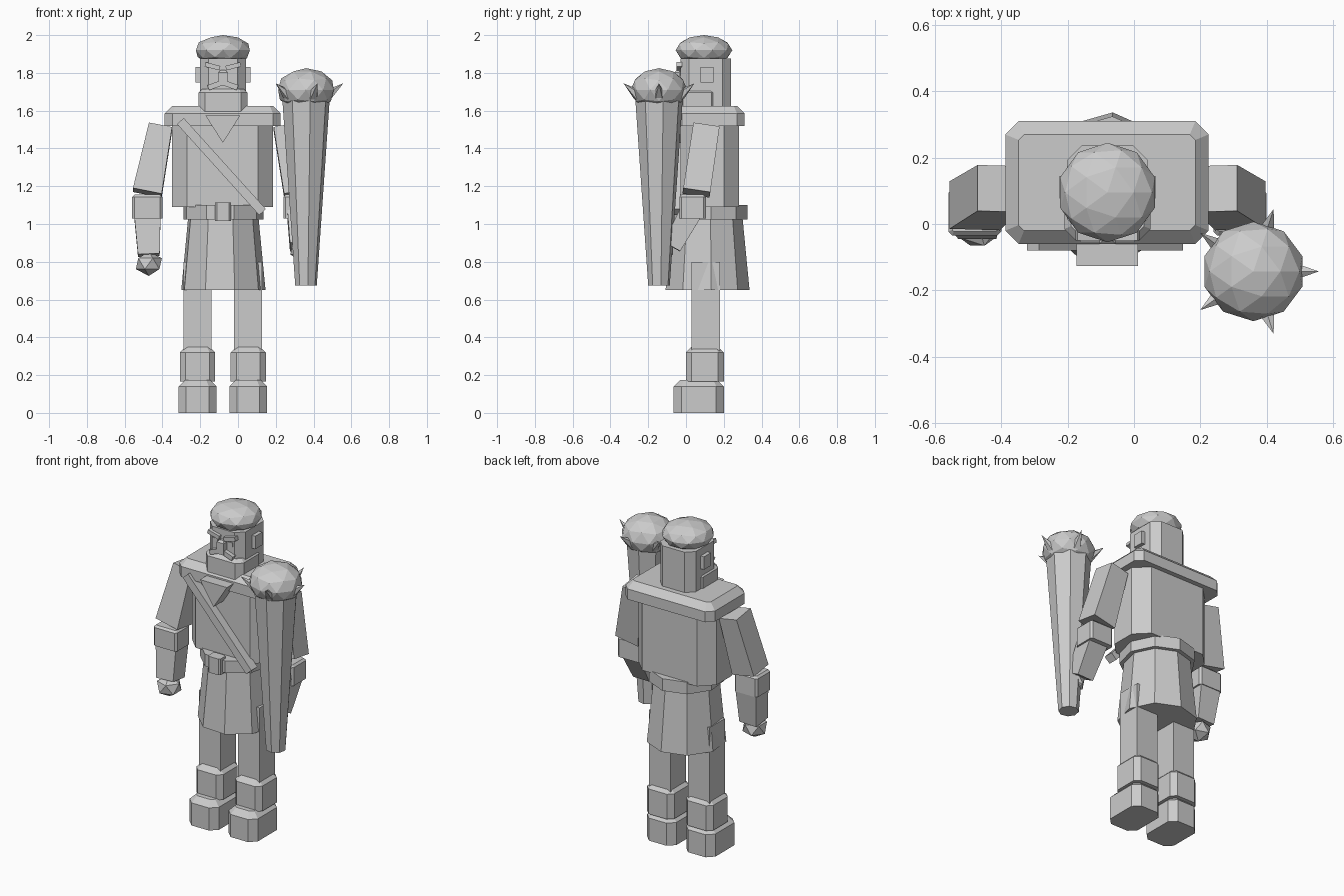
import bpy, bmesh, math
from mathutils import Vector, Matrix

if "Cube" in bpy.data.objects:
    bpy.data.objects.remove(bpy.data.objects["Cube"])

grey = bpy.data.materials.new("stone_grey")
grey.use_nodes = True
grey.diffuse_color = (0.6, 0.6, 0.6, 1)
grey.node_tree.nodes["Principled BSDF"].inputs["Base Color"].default_value = (0.6, 0.6, 0.6, 1)

MID = -0.08  # centre line of the figure


def finish(name, bm):
    bmesh.ops.recalc_face_normals(bm, faces=bm.faces)
    mesh = bpy.data.meshes.new(name)
    bm.to_mesh(mesh)
    bm.free()
    mesh.materials.append(grey)
    ob = bpy.data.objects.new(name, mesh)
    bpy.context.collection.objects.link(ob)
    return ob


def box(name, x, y, z, upright=0, top=0, matrix=None):
    """Box from ranges, with chamfered upright and top edges."""
    bm = bmesh.new()
    bmesh.ops.create_cube(bm, size=1)
    for v in bm.verts:
        v.co = [r[0] + (r[1] - r[0]) * (c + 0.5) for r, c in zip((x, y, z), v.co)]
    if upright:
        edges = [e for e in bm.edges if abs(e.verts[0].co.z - e.verts[1].co.z) > 1e-4]
        bmesh.ops.bevel(bm, geom=edges, offset=upright, segments=1, affect='EDGES')
    if top:
        edges = [e for e in bm.edges if all(v.co.z > z[1] - 1e-4 for v in e.verts)]
        bmesh.ops.bevel(bm, geom=edges, offset=top, segments=1, affect='EDGES')
    if matrix:
        bm.transform(matrix)
    return finish(name, bm)


def limb(name, start, end, size_start, size_end):
    """Four-sided tapered limb between two points."""
    bm = bmesh.new()
    bmesh.ops.create_cube(bm, size=1)
    start, end = Vector(start), Vector(end)
    axis = (end - start).normalized()
    side = Vector((1, 0, 0))
    side = (side - axis * side.dot(axis)).normalized()
    fore = axis.cross(side)
    for v in bm.verts:
        p, s = (start, size_start) if v.co.z > 0 else (end, size_end)
        v.co = p + side * v.co.x * s[0] + fore * v.co.y * s[1]
    return finish(name, bm)


def cone(name, sides, r_low, r_high, low, high, turn=0):
    """Tapered prism between two points."""
    bm = bmesh.new()
    low, high = Vector(low), Vector(high)
    d = high - low
    bmesh.ops.create_cone(bm, cap_ends=True, segments=sides, radius1=r_low,
                          radius2=r_high, depth=d.length)
    bm.transform(Matrix.Translation((low + high) / 2)
                 @ d.to_track_quat('Z', 'Y').to_matrix().to_4x4()
                 @ Matrix.Rotation(math.radians(turn), 4, 'Z'))
    return finish(name, bm)


def ball(name, centre, size, detail):
    bm = bmesh.new()
    bmesh.ops.create_icosphere(bm, subdivisions=detail, radius=1)
    bm.transform(Matrix.Translation(centre) @ Matrix.Diagonal((*size, 1)))
    return finish(name, bm)


def around(centre, half):
    return (centre - half, centre + half)


# Legs, leg wraps, boots and upper arms on both sides
for side, s in (("right", -1), ("left", 1)):
    x = MID + s * 0.134
    box(side + "_leg", around(x, 0.074), (0.03, 0.18), (0.3, 0.8))
    box(side + "_leg_wrap", around(x, 0.093), (0, 0.2), (0.165, 0.35), 0.03, 0.03)
    box(side + "_boot", around(x, 0.1), (-0.065, 0.2), (0, 0.175), 0.04, 0.035)
    limb(side + "_upper_arm", (MID + s * 0.33, 0.107, 1.515), (MID + s * 0.4, 0.055, 1.165),
         (0.125, 0.14), (0.155, 0.145))
    box(side + "_arm_cuff", around(MID + s * 0.4, 0.08), (-0.035, 0.105), (1.03, 1.155), 0.012, 0.012)
    # Ears, brows and eyes
    box(side + "_ear", around(MID + s * 0.133, 0.012), (0.077, 0.145), (1.75, 1.83))
    brow = Matrix.Translation((MID + s * 0.055, -0.035, 1.835)) @ Matrix.Rotation(-s * 0.25, 4, 'Y')
    box(side + "_brow", around(0, 0.04), around(0, 0.015), around(0, 0.012), matrix=brow)
    box(side + "_eye", around(MID + s * 0.052, 0.016), (-0.036, -0.02), (1.785, 1.81))
    lip = Matrix.Translation((MID + s * 0.04, -0.04, 1.735)) @ Matrix.Rotation(s * 0.35, 4, 'Y')
    box(side + "_moustache", around(0, 0.04), around(0, 0.015), around(0, 0.014), matrix=lip)

# Lower arms and hands
limb("right_forearm", (-0.48, 0.04, 1.05), (-0.472, 0.012, 0.835), (0.14, 0.125), (0.115, 0.115))
ball("right_hand", (-0.472, 0.0, 0.79), (0.077, 0.077, 0.065), 1)
limb("left_forearm", (0.325, 0.03, 1.07), (0.33, -0.075, 0.88), (0.13, 0.12), (0.11, 0.1))
ball("left_hand", (0.335, -0.12, 0.865), (0.065, 0.06, 0.06), 1)

# Skirt, belt and buckle
cone("skirt", 9, 0.227, 0.19, (MID, 0.11, 0.65), (MID, 0.11, 1.03), 16)
cone("belt", 9, 0.215, 0.215, (MID, 0.11, 1.025), (MID, 0.11, 1.1), 16)
box("buckle", around(MID, 0.042), (-0.125, -0.06), (1.015, 1.115), 0.01)

# Torso and shoulder mantle
box("torso", (-0.35, 0.185), (-0.03, 0.28), (1.09, 1.56), 0.08)
box("mantle", (-0.388, 0.225), (-0.06, 0.31), (1.52, 1.625), 0.04, 0.04)

# Triangular collar flap on the chest
bm = bmesh.new()
tri = [bm.verts.new(p) for p in ((-0.173, -0.126, 1.575), (0.012, -0.126, 1.575), (MID, -0.126, 1.43))]
face = bm.faces.new(tri)
ext = bmesh.ops.extrude_face_region(bm, geom=[face], use_keep_orig=True)
for v in ext["geom"]:
    if isinstance(v, bmesh.types.BMVert):
        v.co.y = -0.02
finish("collar_flap", bm)

# Diagonal chest strap
a, b = Vector((-0.305, 0, 1.545)), Vector((0.13, 0, 1.063))
tilt = math.atan2(a.z - b.z, b.x - a.x)
box("chest_strap", around(0, (b - a).length / 2), (-0.08, -0.02), around(0, 0.024),
    matrix=Matrix.Translation((a + b) / 2) @ Matrix.Rotation(tilt, 4, 'Y'))

# Head, beard, nose and cap
box("head", around(MID, 0.122), (-0.03, 0.237), (1.58, 1.875), 0.045)
box("beard", around(MID, 0.13), (-0.05, 0.17), (1.58, 1.715), 0.035, 0.02)
box("nose", around(MID, 0.024), (-0.06, -0.02), (1.73, 1.815), 0, 0.012)
ball("cap", (MID, 0.095, 1.92), (0.15, 0.15, 0.08), 2)

# Spiked club
CX, CY = 0.36, -0.143
cone("club_shaft", 8, 0.058, 0.128, (CX, CY, 0.675), (CX, CY, 1.67), 10)
ball("club_head", (CX, CY, 1.71), (0.155, 0.15, 0.115), 2)
for i in range(5):
    d = Matrix.Rotation(math.tau * i / 5, 3, 'Z') @ Vector((1, 0, 0))
    base = Vector((CX, CY, 1.68)) + d * 0.115
    tip = Vector((CX, CY, 1.745)) + d * 0.198
    cone("club_spike_%d" % (i + 1), 5, 0.032, 0, base, tip)
